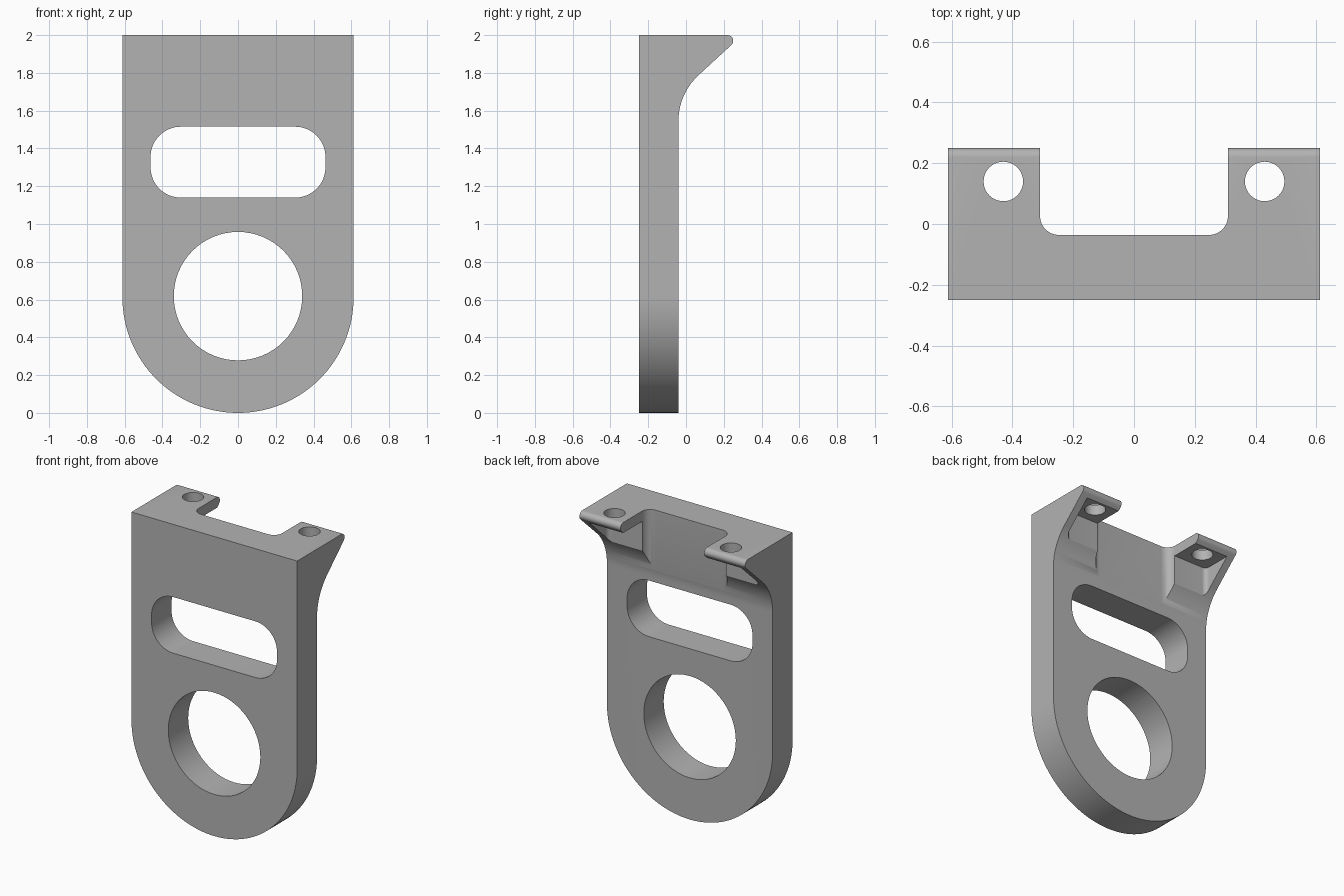
import bpy, bmesh
from math import sin, cos, pi, radians
from mathutils import Vector

cube = bpy.data.objects.get("Cube")
if cube:
    bpy.data.objects.remove(cube, do_unlink=True)

grey = bpy.data.materials.new("plain grey")
grey.use_nodes = True
grey.diffuse_color = (0.45, 0.45, 0.45, 1)
grey.node_tree.nodes["Principled BSDF"].inputs["Base Color"].default_value = grey.diffuse_color


def arc(cx, cy, r, start, end, steps=16):
    """Points along an arc, angles in degrees."""
    angles = [radians(start + (end - start) * i / steps) for i in range(steps + 1)]
    return [(cx + r * cos(a), cy + r * sin(a)) for a in angles]


def circle(cx, cy, r, steps=64):
    return arc(cx, cy, r, 0, 360, steps)[:-1]


def rounded_rect(x0, x1, y0, y1, r):
    return (arc(x1 - r, y1 - r, r, 0, 90) + arc(x0 + r, y1 - r, r, 90, 180)
            + arc(x0 + r, y0 + r, r, 180, 270) + arc(x1 - r, y0 + r, r, 270, 360))


def prism(name, outline, axis, low, high):
    """Extrude a 2D outline along the given axis."""
    place = {"x": lambda a, b: (low, a, b),
             "y": lambda a, b: (a, low, b),
             "z": lambda a, b: (a, b, low)}[axis]
    bm = bmesh.new()
    face = bm.faces.new([bm.verts.new(place(a, b)) for a, b in outline])
    extruded = bmesh.ops.extrude_face_region(bm, geom=[face])
    step = Vector([(high - low) * (axis == k) for k in "xyz"])
    moved = [v for v in extruded["geom"] if isinstance(v, bmesh.types.BMVert)]
    bmesh.ops.translate(bm, verts=moved, vec=step)
    bmesh.ops.recalc_face_normals(bm, faces=bm.faces)
    mesh = bpy.data.meshes.new(name)
    bm.to_mesh(mesh)
    bm.free()
    mesh.materials.append(grey)
    obj = bpy.data.objects.new(name, mesh)
    bpy.context.collection.objects.link(obj)
    return obj


def combine(target, tool, operation="DIFFERENCE"):
    """Apply a boolean and discard the tool."""
    mod = target.modifiers.new("cut", "BOOLEAN")
    mod.operation, mod.object, mod.solver = operation, tool, "EXACT"
    bpy.context.view_layer.objects.active = target
    bpy.ops.object.modifier_apply(modifier=mod.name)
    bpy.data.objects.remove(tool, do_unlink=True)


HALF = 0.612
FRONT, BACK = -0.25, -0.04

# Side profile: plate, concave sweep, sloped underside and rounded lip
side = [(FRONT, -0.1), (BACK, -0.1)]
side += arc(BACK + 0.33, 1.545, 0.33, 180, 133)
side += arc(0.22, 1.97, 0.03, -47, 90, 10)
side += [(FRONT, 2)]
bracket = prism("bracket", side, "x", -HALF - 0.1, HALF + 0.1)

# Front outline: straight sides ending in a half round
front = arc(0, HALF, HALF, 180, 360, 64) + [(HALF, 2.1), (-HALF, 2.1)]
combine(bracket, prism("outline", front, "y", -1, 1), "INTERSECT")

# Slot and large round opening
combine(bracket, prism("slot", rounded_rect(-0.463, 0.463, 1.14, 1.515, 0.16), "y", -1, 1))
combine(bracket, prism("ring_opening", circle(0, 0.618, 0.34), "y", -1, 1))

# Notch between the two arms
combine(bracket, prism("notch", rounded_rect(-0.309, 0.309, -0.036, 0.8, 0.062), "z", 1, 3))

# Bolt holes with pockets below, open towards the notch
for s in (-1, 1):
    combine(bracket, prism("bolt_hole", circle(s * 0.43, 0.14, 0.065, 40), "z", 1.5, 3))
    pocket = [(0.2, 0.02)] + arc(0.53, 0.05, 0.03, -90, 0, 8) + [(0.56, 0.5), (0.2, 0.5)]
    combine(bracket, prism("pocket", [(s * x, y) for x, y in pocket], "z", 1.5, 1.93))

bpy.ops.object.select_all(action="DESELECT")
bracket.select_set(True)
bpy.context.view_layer.objects.active = bracket
bpy.ops.object.shade_smooth_by_angle(angle=pi / 6)
